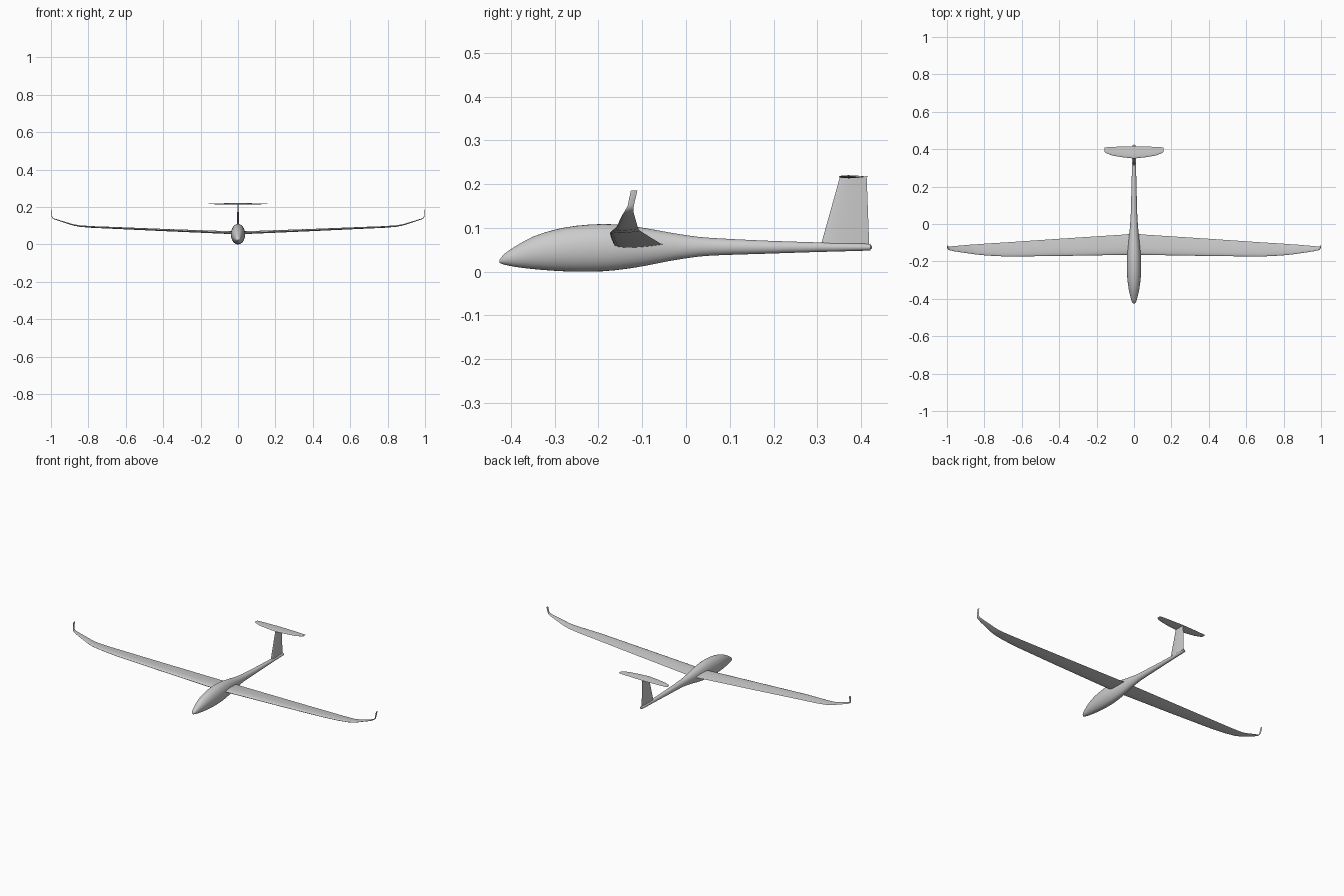
import bpy, bmesh, math
from mathutils import Vector

if "Cube" in bpy.data.objects:
    bpy.data.objects.remove(bpy.data.objects["Cube"])


def loft(name, rings, angle=40):
    # Skin a list of equally sized rings and cap both ends
    bm = bmesh.new()
    vs = [[bm.verts.new(p) for p in r] for r in rings]
    n = len(vs[0])
    for a, b in zip(vs, vs[1:]):
        for i in range(n):
            j = (i + 1) % n
            bm.faces.new((a[i], a[j], b[j], b[i]))
    bm.faces.new(vs[0])
    bm.faces.new(vs[-1])
    bmesh.ops.recalc_face_normals(bm, faces=bm.faces)
    me = bpy.data.meshes.new(name)
    bm.to_mesh(me)
    bm.free()
    ob = bpy.data.objects.new(name, me)
    bpy.context.collection.objects.link(ob)
    bpy.ops.object.select_all(action='DESELECT')
    ob.select_set(True)
    bpy.context.view_layer.objects.active = ob
    bpy.ops.object.shade_smooth_by_angle(angle=math.radians(angle))
    return ob


def refine(rows, steps):
    # Smooth interpolation between stations
    out = []
    for k in range(len(rows) - 1):
        p = [Vector(rows[min(max(k + d, 0), len(rows) - 1)]) for d in (-1, 0, 1, 2)]
        for s in range(steps):
            t = s / steps
            out.append(0.5 * (2 * p[1] + (p[2] - p[0]) * t
                              + (2 * p[0] - 5 * p[1] + 4 * p[2] - p[3]) * t * t
                              + (3 * p[1] - p[0] - 3 * p[2] + p[3]) * t ** 3))
    return out + [Vector(rows[-1])]


def foil(centre, lead, trail, thick, normal, n=10):
    # Symmetric airfoil running along y, thickened along normal
    ring = []
    for i in range(2 * n):
        a = math.pi * i / n
        u = (1 - math.cos(a)) / 2
        h = 2.6 * (0.2969 * math.sqrt(u) - 0.126 * u - 0.3516 * u**2 + 0.2843 * u**3 - 0.1036 * u**4) / 0.26
        h = h * 0.5 * thick
        p = Vector(centre) + Vector(normal) * (h if a <= math.pi else -h)
        p.y = lead + (trail - lead) * u
        ring.append(p)
    return ring


# Fuselage: y, top z, bottom z, half width
stations = [
    (-.426, .027, .020, .004), (-.415, .041, .016, .012), (-.39, .058, .011, .019),
    (-.35, .080, .006, .028), (-.30, .096, .002, .035), (-.25, .105, .000, .038),
    (-.19, .109, .001, .038), (-.14, .106, .006, .035), (-.09, .099, .014, .030),
    (-.04, .090, .024, .024), (.01, .082, .032, .020), (.06, .077, .037, .017),
    (.18, .071, .041, .014), (.30, .067, .045, .011), (.41, .064, .048, .009),
    (.420, .062, .050, .007), (.425, .058, .054, .002)]
rings = []
for y, top, bot, w in refine(stations, 2):
    c, h = (top + bot) / 2, (top - bot) / 2
    rings.append([(w * math.cos(2 * math.pi * i / 32), y, c + h * math.sin(2 * math.pi * i / 32))
                  for i in range(32)])
loft("fuselage", rings)

# Wings with upturned tips: x, z, leading y, trailing y, thickness
wing = [
    (.00, .062, -.164, -.048, .016), (.045, .063, -.165, -.056, .015),
    (.40, .077, -.171, -.079, .012), (.68, .089, -.174, -.098, .010),
    (.78, .093, -.169, -.104, .009), (.845, .098, -.163, -.109, .008),
    (.88, .104, -.158, -.111, .007), (.96, .129, -.146, -.118, .005),
    (.984, .137, -.141, -.120, .004), (.993, .144, -.137, -.120, .004),
    (.996, .152, -.133, -.119, .003), (.9985, .186, -.126, -.111, .002)]
for side, sx in (("left", 1), ("right", -1)):
    rings = []
    for k, (x, z, le, te, t) in enumerate(wing):
        a, b = wing[max(k - 1, 0)], wing[min(k + 1, len(wing) - 1)]
        d = Vector((b[0] - a[0], 0, b[1] - a[1])).normalized()
        rings.append(foil((sx * x, 0, z), le, te, t, (-sx * d.z, 0, d.x)))
    loft(side + "_wing", rings)

# Vertical tail fin
loft("tail_fin", [foil((0, 0, z), le, te, t, (1, 0, 0))
                  for z, le, te, t in ((.056, .307, .419, .011), (.217, .352, .413, .007))])

# Horizontal tailplane: half span, leading y, trailing y, thickness
tail = [(.158, .386, .409, .003), (.150, .379, .410, .004), (.12, .367, .412, .005),
        (.07, .358, .414, .006)]
full = [(-x, *r) for x, *r in tail] + [(0, .350, .416, .007)] + tail[::-1]
loft("tailplane", [foil((x, 0, .217), le, te, t, (0, 0, 1)) for x, le, te, t in full])
